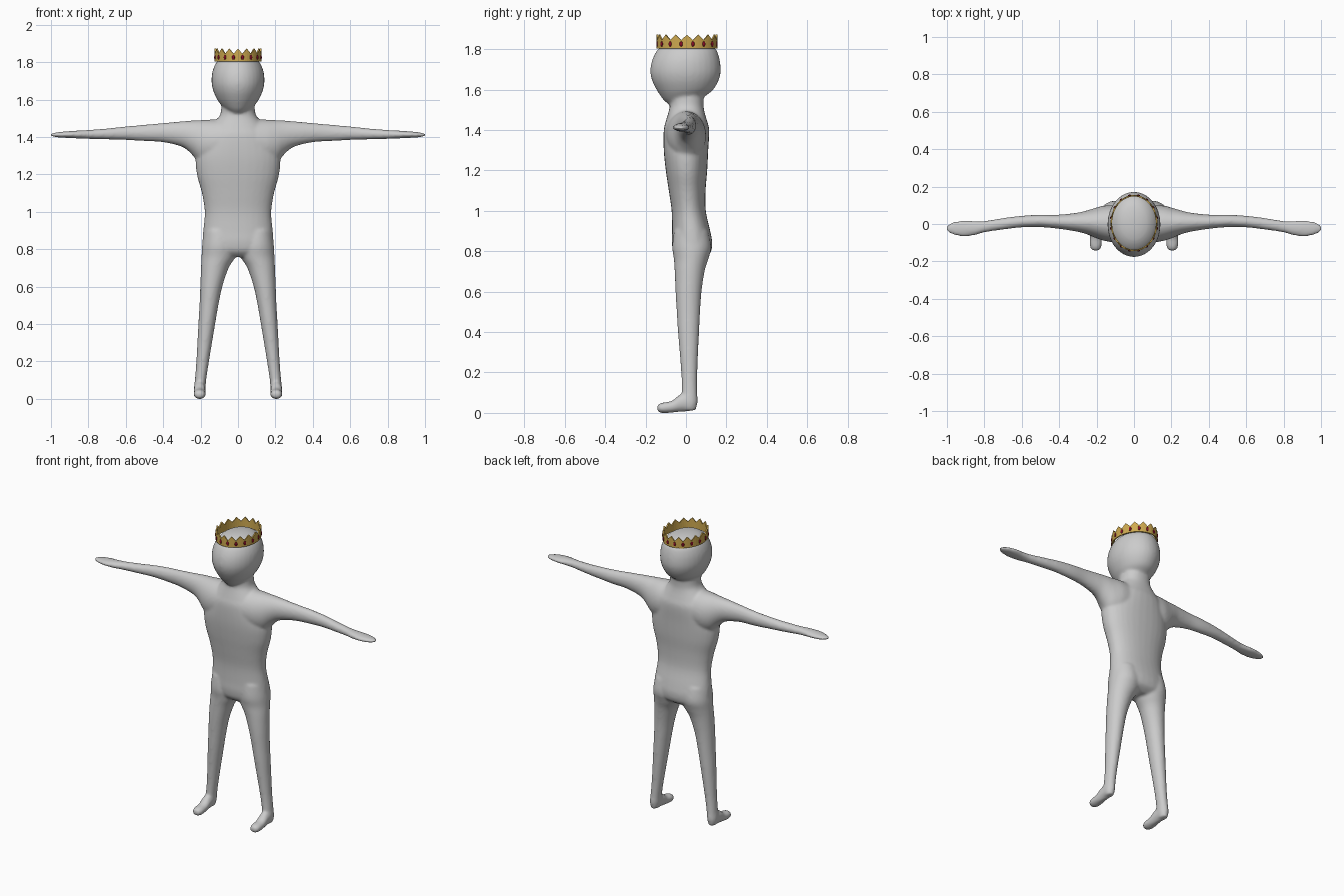
import bpy, bmesh, math
from mathutils import Matrix, Vector


def material(name, rgb):
    m = bpy.data.materials.new(name)
    m.diffuse_color = (*rgb, 1)
    return m


GREY = material("body grey", (0.6, 0.6, 0.6))
GOLD = material("crown gold", (0.62, 0.40, 0.08))
RED = material("gem red", (0.25, 0.004, 0.02))


def finish(bm, name, mat):
    bmesh.ops.recalc_face_normals(bm, faces=bm.faces[:])
    me = bpy.data.meshes.new(name)
    bm.to_mesh(me)
    bm.free()
    me.materials.append(mat)
    ob = bpy.data.objects.new(name, me)
    bpy.context.collection.objects.link(ob)
    return ob


def smooth_rings(rings, steps=4):
    # Catmull-Rom interpolation between the key cross-sections
    out = []
    for i in range(len(rings) - 1):
        p0, p1 = rings[max(i - 1, 0)], rings[i]
        p2, p3 = rings[i + 1], rings[min(i + 2, len(rings) - 1)]
        for s in range(steps):
            t = s / steps
            out.append([0.5 * (2 * b + (c - a) * t + (2 * a - 5 * b + 4 * c - d) * t * t
                               + (3 * b - a - 3 * c + d) * t ** 3)
                        for a, b, c, d in zip(p0, p1, p2, p3)])
    return out + [list(rings[-1])]


def loft(bm, axis, rings, side=1, n=32, power=1.0):
    # each ring: position on axis, then min/max on the two other axes in xyz order
    loops = []
    others = [k for k in range(3) if k != axis]
    for t, a0, a1, b0, b1 in smooth_rings(rings):
        loop = []
        for k in range(n):
            ang = math.tau * k / n
            c, s = math.cos(ang), math.sin(ang)
            c, s = math.copysign(abs(c) ** power, c), math.copysign(abs(s) ** power, s)
            v = Vector()
            v[axis] = t
            v[others[0]] = (a0 + a1) / 2 + (a1 - a0) / 2 * c
            v[others[1]] = (b0 + b1) / 2 + (b1 - b0) / 2 * s
            v.x *= side
            loop.append(bm.verts.new(v))
        loops.append(loop)
    faces = [bm.faces.new((p[k], p[(k + 1) % n], q[(k + 1) % n], q[k]))
             for p, q in zip(loops, loops[1:]) for k in range(n)]
    faces += [bm.faces.new(loops[0]), bm.faces.new(loops[-1])]
    bmesh.ops.recalc_face_normals(bm, faces=faces)


# cross-sections
torso = [(z, -w, w, f, b) for z, w, f, b in [
    (0.76, 0.15, -0.03, 0.08), (0.79, 0.185, -0.06, 0.12), (0.84, 0.19, -0.07, 0.13),
    (0.9, 0.186, -0.069, 0.12), (1.0, 0.178, -0.071, 0.098), (1.1, 0.193, -0.085, 0.097),
    (1.2, 0.22, -0.1, 0.105), (1.3, 0.225, -0.11, 0.11), (1.4, 0.19, -0.11, 0.115),
    (1.45, 0.15, -0.098, 0.103), (1.485, 0.12, -0.088, 0.093), (1.52, 0.095, -0.08, 0.087),
    (1.57, 0.088, -0.08, 0.088), (1.62, 0.08, -0.08, 0.085)]]
head = [(z, -w, w, f, b) for z, w, f, b in [
    (1.53, 0.035, -0.09, -0.02), (1.55, 0.068, -0.112, 0.06), (1.575, 0.093, -0.13, 0.105),
    (1.6, 0.111, -0.146, 0.135), (1.64, 0.13, -0.166, 0.159), (1.68, 0.14, -0.176, 0.171),
    (1.72, 0.141, -0.174, 0.171), (1.76, 0.134, -0.162, 0.164), (1.8, 0.115, -0.138, 0.148),
    (1.83, 0.08, -0.095, 0.107), (1.843, 0.04, -0.045, 0.055), (1.846, 0.01, -0.005, 0.015)]]
arm = [(0.1, -0.1, 0.1, 1.26, 1.495), (0.16, -0.09, 0.098, 1.25, 1.493),
       (0.21, -0.073, 0.085, 1.265, 1.49), (0.25, -0.056, 0.073, 1.31, 1.488),
       (0.3, -0.042, 0.061, 1.348, 1.484), (0.4, -0.026, 0.05, 1.372, 1.475),
       (0.5, -0.017, 0.05, 1.378, 1.466), (0.6, -0.018, 0.044, 1.384, 1.457),
       (0.7, -0.03, 0.032, 1.387, 1.446), (0.8, -0.045, 0.016, 1.39, 1.438),
       (0.85, -0.06, 0.016, 1.392, 1.435), (0.91, -0.067, 0.018, 1.395, 1.431),
       (0.96, -0.06, 0.013, 1.398, 1.426), (0.992, -0.045, -0.002, 1.403, 1.42),
       (1.005, -0.03, -0.016, 1.408, 1.416)]
leg = [(0.9, 0.02, 0.18, -0.06, 0.11), (0.82, 0.006, 0.192, -0.068, 0.125),
       (0.76, 0.014, 0.195, -0.06, 0.11), (0.7, 0.05, 0.198, -0.056, 0.092),
       (0.6, 0.084, 0.202, -0.052, 0.077), (0.5, 0.105, 0.206, -0.046, 0.07),
       (0.4, 0.122, 0.212, -0.04, 0.065), (0.2, 0.155, 0.223, -0.024, 0.056),
       (0.1, 0.17, 0.231, -0.022, 0.056), (0.05, 0.174, 0.236, -0.025, 0.057),
       (0.012, 0.184, 0.228, -0.015, 0.048)]
foot = [(0.045, 0.185, 0.225, 0.015, 0.06), (0.02, 0.176, 0.234, 0.009, 0.095),
        (-0.03, 0.174, 0.236, 0.005, 0.09), (-0.07, 0.173, 0.237, 0.001, 0.06),
        (-0.11, 0.172, 0.238, -0.001, 0.052), (-0.135, 0.18, 0.23, 0.003, 0.045),
        (-0.143, 0.195, 0.215, 0.015, 0.033)]

# body: overlapping lofts fused into one smooth skin
bm = bmesh.new()
loft(bm, 2, torso, power=0.9)
loft(bm, 2, head)
for side in (1, -1):
    loft(bm, 0, arm, side)
    loft(bm, 2, leg, side)
    loft(bm, 1, foot, side)
body = finish(bm, "body", GREY)
fuse = body.modifiers.new("fuse", "REMESH")
fuse.mode = "VOXEL"
fuse.voxel_size = 0.008
fuse.use_smooth_shade = True
relax = body.modifiers.new("relax", "SMOOTH")
relax.factor = 0.5
relax.iterations = 8

# crown: oval band with a pointed upper edge
COUNT, RX, RY, CY = 16, 0.125, 0.15, 0.005
bm = bmesh.new()
SUB = 4
cols = []
for k in range(COUNT * SUB):
    a = math.tau * k / (COUNT * SUB)
    peak = abs(1 - 2 * (k % SUB) / SUB)
    x, y = RX * math.cos(a), CY + RY * math.sin(a)
    cols.append([bm.verts.new((x, y, z)) for z in (1.803, 1.845 + 0.027 * peak)])
for p, q in zip(cols, cols[1:] + cols[:1]):
    bm.faces.new((p[0], q[0], q[1], p[1]))
crown = finish(bm, "crown", GOLD)
wall = crown.modifiers.new("wall", "SOLIDIFY")
wall.thickness = 0.008

# gems: flattened ovals set around the band
bm = bmesh.new()
for k in range(COUNT):
    a = math.tau * (k + 0.5) / COUNT
    c, s = math.cos(a), math.sin(a)
    turn = math.atan2(s / RY, c / RX)
    place = (Matrix.Translation((RX * c, CY + RY * s, 1.826)) @ Matrix.Rotation(turn, 4, "Z")
             @ Matrix.Diagonal((0.005, 0.008, 0.013, 1)))
    bmesh.ops.create_uvsphere(bm, u_segments=12, v_segments=8, radius=1, matrix=place)
gems = finish(bm, "gems", RED)
gems.data.shade_smooth()
